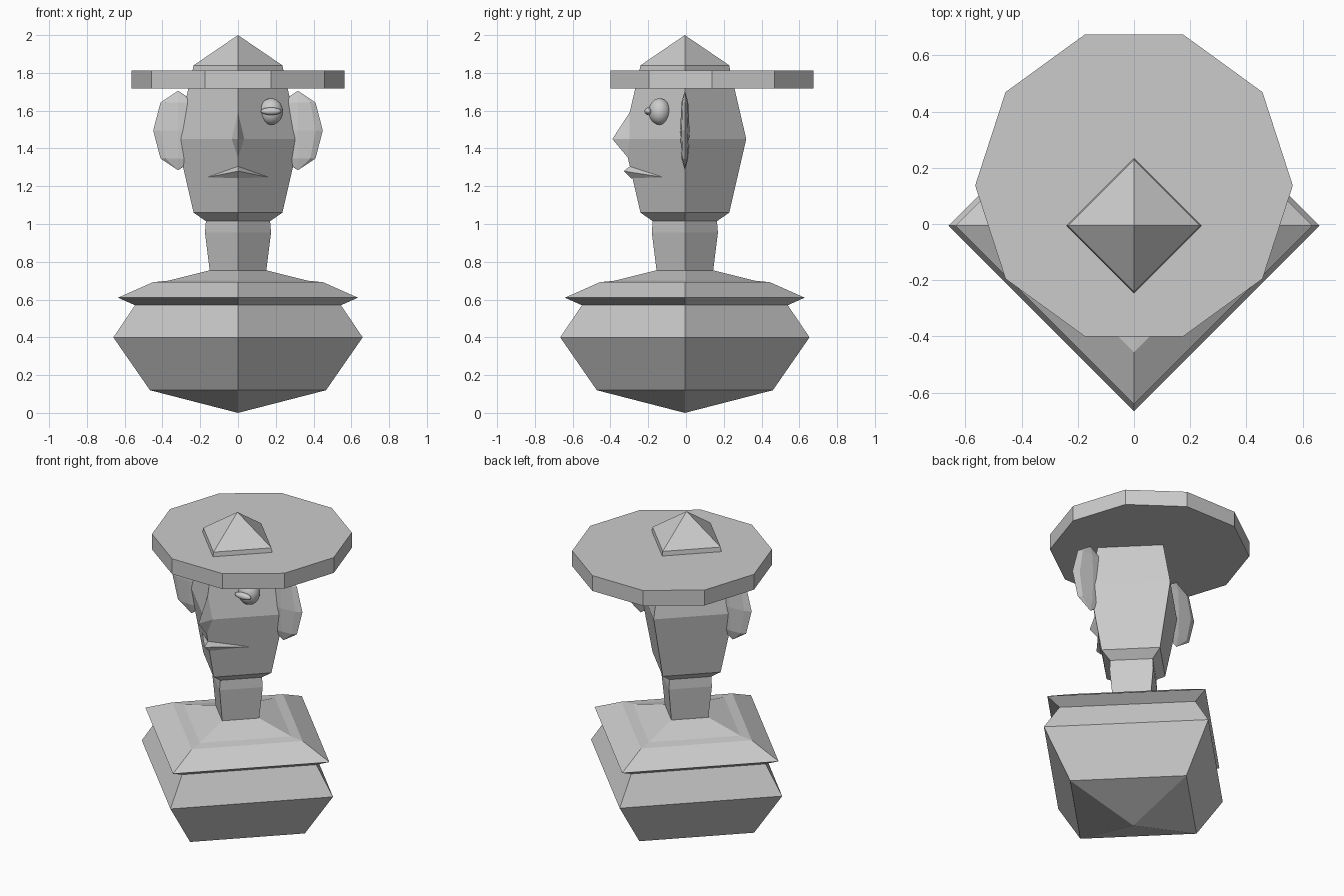
import bpy, bmesh, math
from mathutils import Matrix

if "Cube" in bpy.data.objects:
    bpy.data.objects.remove(bpy.data.objects["Cube"])

AXIS_Y = -0.006


def finish(name, bm):
    bmesh.ops.recalc_face_normals(bm, faces=bm.faces)
    mesh = bpy.data.meshes.new(name)
    bm.to_mesh(mesh)
    bm.free()
    ob = bpy.data.objects.new(name, mesh)
    bpy.context.collection.objects.link(ob)
    return ob


def lathe(name, profile, sides, y):
    """Revolve (radius, z) points; radius 0 makes a pole."""
    bm = bmesh.new()
    rings = []
    for r, z in profile:
        if r == 0:
            rings.append([bm.verts.new((0, y, z))] * sides)
        else:
            rings.append([bm.verts.new((r * math.cos(math.tau * i / sides),
                                        y + r * math.sin(math.tau * i / sides), z))
                          for i in range(sides)])
    for a, b in zip(rings, rings[1:]):
        for i in range(sides):
            j = (i + 1) % sides
            quad = dict.fromkeys((a[i], a[j], b[j], b[i]))
            bm.faces.new(list(quad))
    return finish(name, bm)


def ball(name, loc, size, segs, rings, smooth=False):
    bm = bmesh.new()
    m = Matrix.Translation(loc) @ Matrix.Diagonal((*size, 1))
    bmesh.ops.create_uvsphere(bm, u_segments=segs, v_segments=rings, radius=1, matrix=m)
    for f in bm.faces:
        f.smooth = smooth
    return finish(name, bm)


def hull(name, points):
    bm = bmesh.new()
    for p in points:
        bm.verts.new(p)
    bmesh.ops.convex_hull(bm, input=bm.verts)
    return finish(name, bm)


# Four-sided bust: body, collar, neck, head and crown in one profile
lathe("bust", [(0, 0), (0.466, 0.12), (0.66, 0.40), (0.545, 0.57), (0.635, 0.61),
               (0.45, 0.692), (0.37, 0.70), (0.15, 0.755), (0.175, 0.955),
               (0.17, 1.015), (0.235, 1.06), (0.325, 1.45), (0.24, 1.815),
               (0.235, 1.84), (0, 2.0)], 4, AXIS_Y)

# Ten-sided hat brim, set back
lathe("hat_brim", [(0, 1.717), (0.565, 1.717), (0.565, 1.813), (0, 1.813)], 10, 0.137)

# Ears
for side, label in ((-1, "left"), (1, "right")):
    ball("ear_" + label, (side * 0.317, AXIS_Y, 1.495), (0.132, 0.025, 0.21), 8, 4)

# Nose
hull("nose", [(0, -0.39, 1.45), (0.054, -0.24, 1.45), (-0.054, -0.24, 1.45),
              (0, -0.24, 1.68), (0, -0.24, 1.27), (0, -0.1, 1.45)])

# Moustache
hull("moustache", [(0, -0.285, 1.315), (0, -0.33, 1.28), (0, -0.29, 1.242),
                   (0.16, -0.125, 1.248), (-0.16, -0.125, 1.248), (0, -0.15, 1.26)])

# Single eye with flattened pupil
ball("eye", (0.175, -0.14, 1.595), (0.063, 0.058, 0.07), 24, 14, True)
ball("pupil", (0.175, -0.2, 1.597), (0.055, 0.02, 0.02), 16, 10, True)
